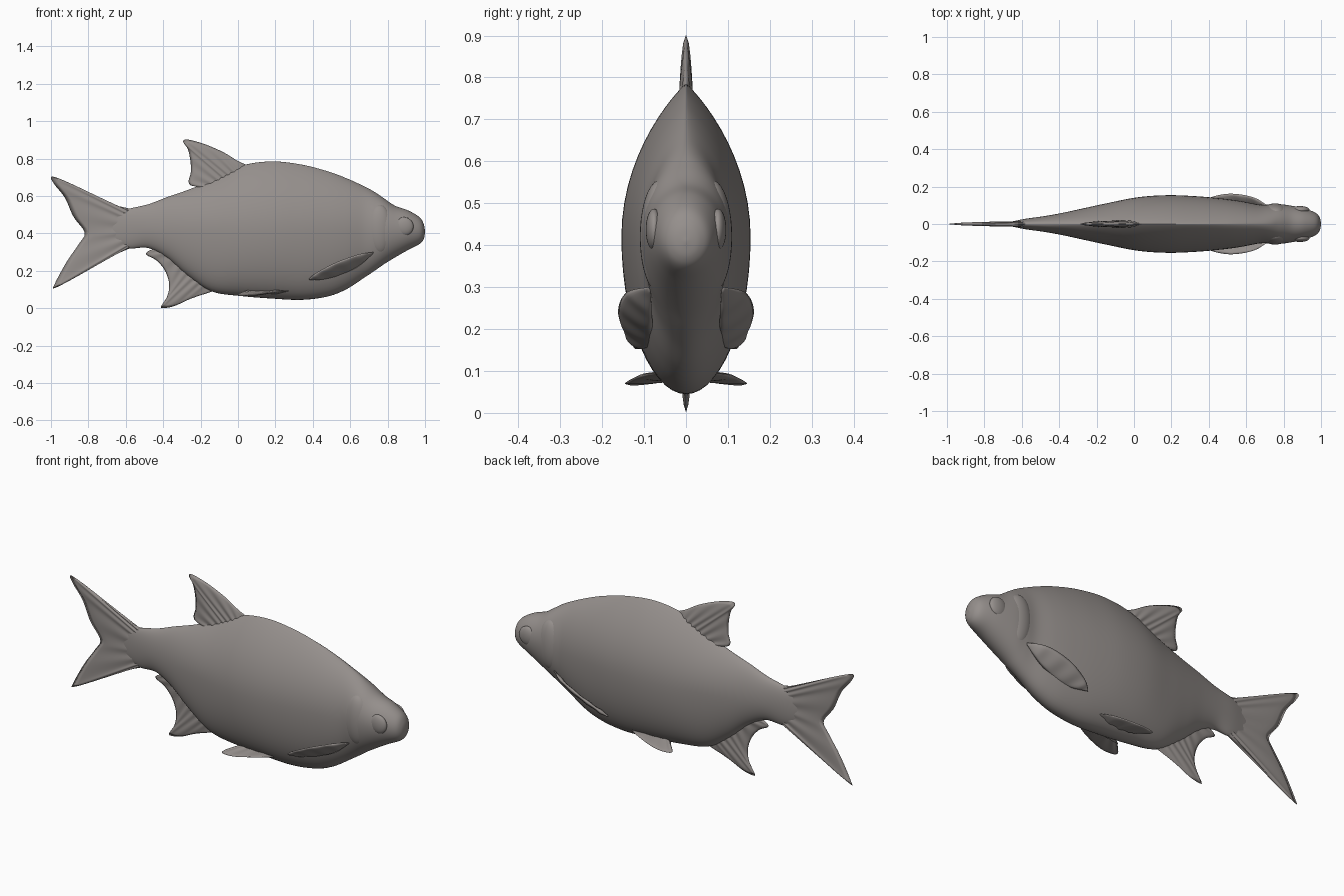
import bpy, bmesh, math
from mathutils import Vector

if "Cube" in bpy.data.objects:
    bpy.data.objects.remove(bpy.data.objects["Cube"])

skin = bpy.data.materials.new("grey brown skin")
skin.diffuse_color = (0.30, 0.275, 0.262, 1)
skin.use_nodes = True
skin.node_tree.nodes["Principled BSDF"].inputs["Base Color"].default_value = skin.diffuse_color


def spline(pts, n):
    """Catmull-Rom sampling of n+1 tuples through the given tuples."""
    out = []
    last = len(pts) - 1
    for k in range(n + 1):
        s = k / n * last
        i = min(int(s), last - 1)
        t = s - i
        p0, p1, p2, p3 = (pts[max(0, min(last, i + d))] for d in (-1, 0, 1, 2))
        out.append([0.5 * (2 * b + (c - a) * t + (2 * a - 5 * b + 4 * c - d) * t * t
                           + (3 * b - a - 3 * c + d) * t ** 3)
                    for a, b, c, d in zip(p0, p1, p2, p3)])
    return out


def finish(bm, name, mirror=False):
    bmesh.ops.remove_doubles(bm, verts=bm.verts, dist=0.0002)
    bmesh.ops.recalc_face_normals(bm, faces=bm.faces)
    me = bpy.data.meshes.new(name)
    bm.to_mesh(me)
    bm.free()
    me.materials.append(skin)
    me.polygons.foreach_set("use_smooth", [True] * len(me.polygons))
    ob = bpy.data.objects.new(name, me)
    bpy.context.collection.objects.link(ob)
    if mirror:
        mod = ob.modifiers.new("mirror", "MIRROR")
        mod.use_axis = (False, True, False)
        mod.use_mirror_merge = False
    return ob


def fin(name, root, edge, normal, thick, rays=9, both_thin=False, mirror=False):
    """Two thin sheets lofted from a root line to an outer edge, closed at the rim."""
    nu, nv = 72, 10
    a, b = spline(root, nu), spline(edge, nu)
    nrm = Vector(normal).normalized()
    bm = bmesh.new()
    for side in (1, -1):
        rows = []
        for i in range(nu + 1):
            u = i / nu
            row = []
            for j in range(nv + 1):
                v = j / nv
                taper = math.sqrt(max(0, 1 - v ** 4)) * (1 - 0.45 * v)
                if both_thin:
                    taper = math.sqrt(max(0, 1 - (2 * v - 1) ** 2))
                taper *= min(1, 5 * u, 5 * (1 - u)) ** 0.5
                ripple = 1 + 0.15 * math.cos(2 * math.pi * rays * u)
                p = Vector(a[i]).lerp(Vector(b[i]), v)
                row.append(bm.verts.new(p + nrm * side * thick * taper * ripple))
            rows.append(row)
        for r, s in zip(rows, rows[1:]):
            for j in range(nv):
                bm.faces.new((r[j], s[j], s[j + 1], r[j + 1]))
    return finish(bm, name, mirror)


def flat(pts):
    return [(x, 0, z) for x, z in pts]


def bump(name, centre, radii):
    """Mirrored ellipsoid swelling on the head."""
    bm = bmesh.new()
    bmesh.ops.create_uvsphere(bm, u_segments=32, v_segments=20, radius=1)
    for v in bm.verts:
        v.co = Vector(c + r * k for c, r, k in zip(centre, radii, v.co))
    return finish(bm, name, True)


# Body: stations of x, top, bottom, widest height, half width, back sharpness
stations = [
    (1.00, .412, .405, .41, .003, 1), (.993, .45, .37, .41, .034, 1),
    (.97, .487, .343, .415, .06, 1), (.91, .523, .312, .42, .083, 1),
    (.84, .548, .272, .42, .098, 1), (.78, .588, .235, .42, .106, 1.05),
    (.73, .622, .20, .42, .104, 1.2), (.67, .654, .16, .42, .104, 1.3),
    (.58, .695, .102, .42, .121, 1.45), (.48, .732, .063, .42, .135, 1.6),
    (.34, .768, .045, .42, .148, 1.75), (.18, .785, .052, .42, .154, 1.8),
    (.02, .762, .065, .42, .143, 1.8), (-.14, .685, .09, .42, .112, 1.7),
    (-.27, .632, .175, .42, .084, 1.5), (-.38, .594, .27, .425, .06, 1.3),
    (-.48, .556, .322, .43, .042, 1.1), (-.58, .533, .32, .43, .028, 1),
    (-.65, .51, .345, .425, .014, 1), (-.70, .46, .39, .425, .004, 1)]
bm = bmesh.new()
rings, seg = [], 56
for x, top, bot, mid, w, sharp in spline(stations, 114):
    ring = []
    for k in range(seg):
        t = 2 * math.pi * k / seg
        c, s = math.cos(t), math.sin(t)
        p = sharp if s > 0 else 1
        y = math.copysign(w * abs(c) ** p, c)
        z = mid + s * ((top - mid) if s > 0 else (mid - bot))
        ring.append(bm.verts.new((x, y, z)))
    rings.append(ring)
for r, q in zip(rings, rings[1:]):
    for k in range(seg):
        bm.faces.new((r[k], r[(k + 1) % seg], q[(k + 1) % seg], q[k]))
bm.faces.new(rings[0])
bm.faces.new(rings[-1])
finish(bm, "body")

# Head swellings
bump("eyes", (.888, .076, .437), (.05, .02, .05))
bump("gill_covers", (.755, .062, .42), (.075, .048, .135))

# Fins on the centre line
fin("tail_fin", flat([(-.55, .52), (-.55, .33)]),
    flat([(-.58, .533), (-.68, .56), (-.82, .632), (-.96, .695), (-1, .70), (-.98, .66),
          (-.925, .59), (-.88, .49), (-.82, .405), (-.85, .345), (-.915, .25),
          (-.98, .13), (-.975, .11), (-.83, .187), (-.70, .265), (-.58, .32)]),
    (0, 1, 0), .014)
fin("dorsal_fin", flat([(.04, .72), (-.16, .62)]),
    flat([(.05, .765), (0, .787), (-.08, .835), (-.18, .878), (-.27, .902), (-.293, .89),
          (-.268, .85), (-.255, .79), (-.252, .73), (-.264, .68), (-.25, .656),
          (-.2, .655), (-.15, .64)]), (0, 1, 0), .017)
fin("anal_fin", flat([(-.14, .13), (-.42, .34)]),
    flat([(-.13, .092), (-.25, .052), (-.34, .012), (-.40, .001), (-.41, .012),
          (-.378, .065), (-.368, .13), (-.39, .20), (-.435, .255), (-.488, .285),
          (-.48, .305), (-.43, .325)]), (0, 1, 0), .014)

# Paired fins
fin("pectoral_fins", [(.72, .085, .29), (.63, .08, .215), (.50, .08, .162), (.38, .118, .153)],
    [(.725, .09, .30), (.64, .142, .287), (.52, .162, .243), (.42, .146, .19), (.378, .12, .157)],
    (0, .7, -.7), .010, 5, True, True)
fin("pelvic_fins", [(.27, .05, .09), (.15, .05, .085), (.07, .06, .085), (.04, .07, .085)],
    [(.28, .07, .095), (.20, .112, .088), (.09, .143, .073), (.015, .142, .068),
     (-.005, .122, .07), (.03, .085, .08)], (0, .3, 1), .011, 5, False, True)
